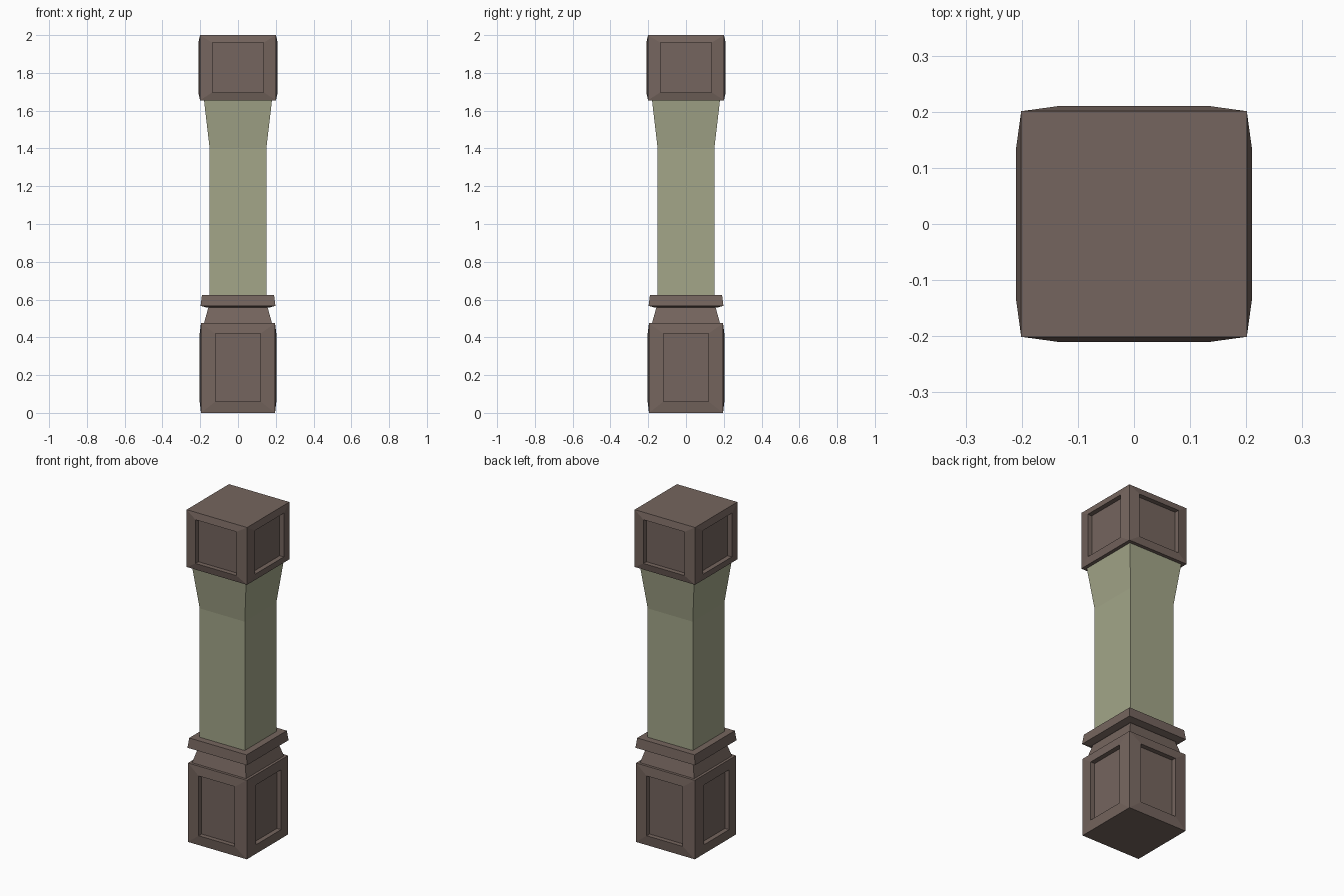
import bpy, bmesh
from mathutils import Vector

cube = bpy.data.objects.get("Cube")
if cube:
    bpy.data.objects.remove(cube, do_unlink=True)


def material(name, rgb):
    m = bpy.data.materials.new(name)
    m.use_nodes = True
    m.diffuse_color = (*rgb, 1)
    m.node_tree.nodes["Principled BSDF"].inputs["Base Color"].default_value = (*rgb, 1)
    return m


brown = material("dark brown", (0.178, 0.130, 0.112))
green = material("sage green", (0.366, 0.381, 0.250))


def finish(bm, name, mat):
    bmesh.ops.recalc_face_normals(bm, faces=bm.faces)
    mesh = bpy.data.meshes.new(name)
    bm.to_mesh(mesh)
    bm.free()
    mesh.materials.append(mat)
    obj = bpy.data.objects.new(name, mesh)
    bpy.context.collection.objects.link(obj)
    return obj


def square_loft(name, profile, mat):
    """Stack square rings given as (half width, height) and cap both ends."""
    bm = bmesh.new()
    corners = [(-1, -1), (1, -1), (1, 1), (-1, 1)]
    rings = [[bm.verts.new((x * h, y * h, z)) for x, y in corners] for h, z in profile]
    for low, high in zip(rings, rings[1:]):
        for i in range(4):
            j = (i + 1) % 4
            bm.faces.new((low[i], low[j], high[j], high[i]))
    bm.faces.new(rings[0][::-1])
    bm.faces.new(rings[-1])
    return finish(bm, name, mat)


def panel_block(name, half, bottom, top, panel_half, panel_low, panel_high, bulge, depth):
    """Block whose four sides swell to a panel rim, with the panel sunk in."""
    bm = bmesh.new()
    bmesh.ops.create_cube(bm, size=2)
    for v in bm.verts:
        v.co = Vector((v.co.x * half, v.co.y * half, top if v.co.z > 0 else bottom))
    bm.normal_update()
    sides = [f for f in bm.faces if abs(f.normal.z) < 0.5]
    middle = (bottom + top) / 2
    for f in sides:
        out = f.normal.copy()
        across = Vector((-out.y, out.x, 0))
        # sloped frame up to the rim
        bmesh.ops.inset_individual(bm, faces=[f], thickness=half / 5)
        for v in f.verts:
            side = panel_half if v.co.dot(across) > 0 else -panel_half
            v.co = out * (half + bulge) + across * side
            v.co.z = 0
        loops = list(f.verts)
        heights = [panel_high if h > middle else panel_low for h in
                   [next(e.other_vert(v) for e in v.link_edges
                         if e.other_vert(v) not in loops).co.z for v in loops]]
        for v, h in zip(loops, heights):
            v.co.z = h
        # straight walls down to the sunken panel
        floor = bmesh.ops.extrude_discrete_faces(bm, faces=[f])["faces"][0]
        for v in floor.verts:
            v.co -= out * depth
    return finish(bm, name, brown)


panel_block("base_block", 0.196, 0.0, 0.475, 0.12, 0.06, 0.42, 0.007, 0.028)
square_loft("base_neck", [(0.18, 0.475), (0.155, 0.565)], brown)
square_loft("base_collar", [(0.165, 0.557), (0.198, 0.567), (0.191, 0.625)], brown)
square_loft("shaft", [(0.15, 0.62), (0.15, 1.4), (0.18, 1.656)], green)
panel_block("cap_block", 0.201, 1.655, 2.0, 0.136, 1.697, 1.96, 0.009, 0.028)
